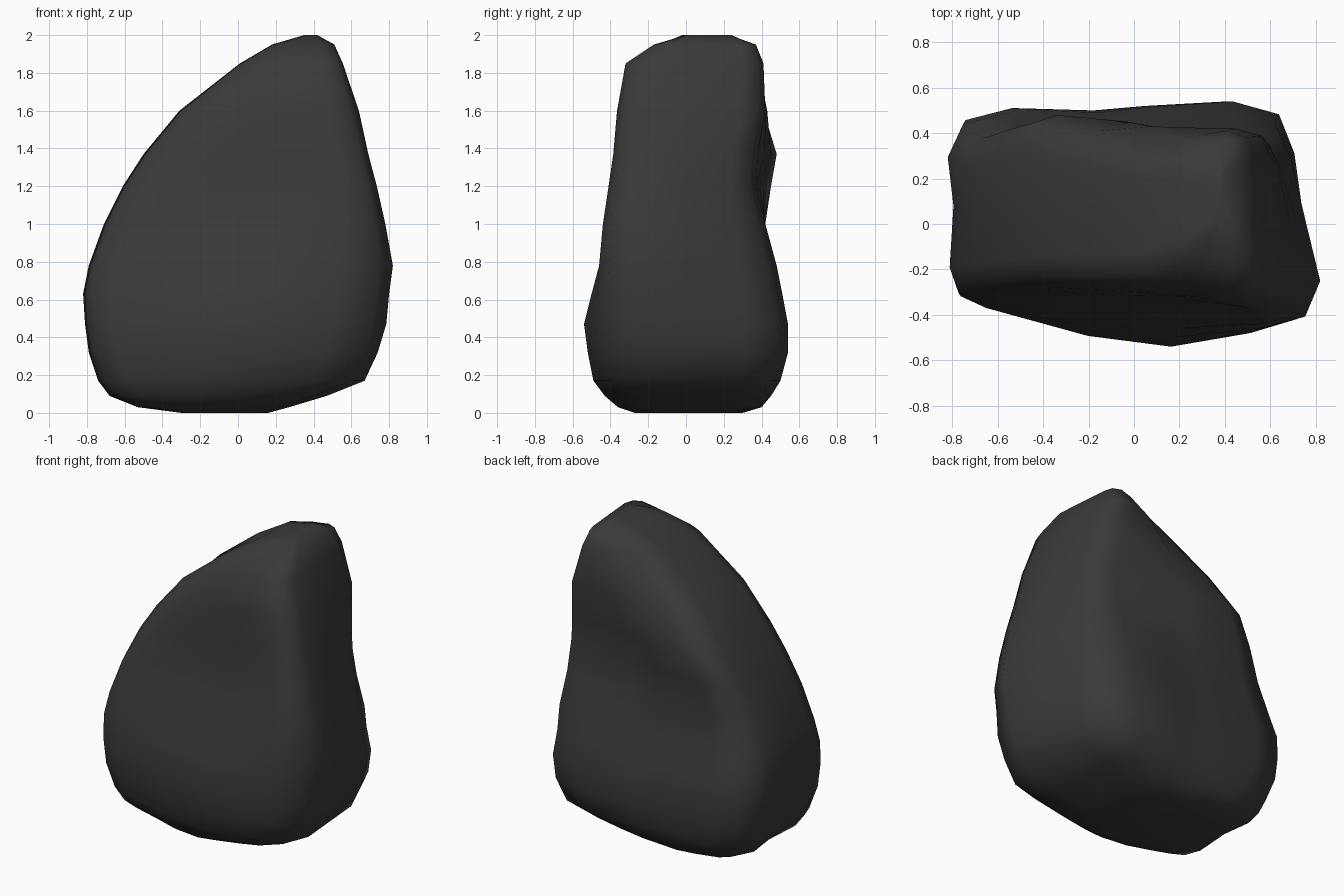
import bpy, bmesh, math

if "Cube" in bpy.data.objects:
    bpy.data.objects.remove(bpy.data.objects["Cube"])

# Horizontal slices of the boulder:
# z, left x, right x, front y (left, mid, right), back y (left, mid, right)
SLICES = [
    (0.00, -0.30, 0.16, -0.20, -0.27, -0.22, 0.24, 0.30, 0.26),
    (0.03, -0.53, 0.27, -0.27, -0.36, -0.33, 0.38, 0.40, 0.38),
    (0.09, -0.68, 0.47, -0.31, -0.43, -0.40, 0.44, 0.45, 0.45),
    (0.17, -0.74, 0.67, -0.33, -0.49, -0.45, 0.48, 0.48, 0.50),
    (0.32, -0.79, 0.74, -0.35, -0.52, -0.47, 0.51, 0.50, 0.54),
    (0.47, -0.81, 0.785, -0.35, -0.54, -0.48, 0.51, 0.49, 0.54),
    (0.63, -0.82, 0.80, -0.33, -0.50, -0.47, 0.49, 0.46, 0.51),
    (0.78, -0.79, 0.82, -0.31, -0.46, -0.46, 0.45, 0.43, 0.48),
    (1.00, -0.71, 0.78, -0.29, -0.38, -0.44, 0.42, 0.41, 0.42),
    (1.20, -0.61, 0.735, -0.27, -0.34, -0.41, 0.45, 0.41, 0.37),
    (1.37, -0.50, 0.69, -0.26, -0.33, -0.385, 0.48, 0.45, 0.38),
    (1.60, -0.31, 0.64, -0.25, -0.32, -0.365, 0.41, 0.43, 0.42),
    (1.85, 0.01, 0.555, -0.22, -0.28, -0.32, 0.33, 0.38, 0.41),
    (1.95, 0.18, 0.51, -0.11, -0.15, -0.17, 0.30, 0.34, 0.37),
    (2.00, 0.35, 0.42, 0.00, 0.00, 0.00, 0.22, 0.24, 0.23),
]


def rounded_corner(start, corner, end):
    """Three points of a quadratic curve around a corner."""
    mid = tuple(0.25 * a + 0.5 * b + 0.25 * c
                for a, b, c in zip(start, corner, end))
    return [start, mid, end]


def slice_points(z, xl, xr, fl, fm, fr, bl, bm, br):
    """Eighteen-point outline, counter-clockwise from the front left."""
    w, d = xr - xl, bm - fm
    xb = xr - 0.03 - 0.10 * math.exp(-((z - 0.85) / 0.45) ** 2)  # right face slants
    soft = max(0, min(1, (1.35 - z) / 0.6))        # corners are rounder low down
    r = min(0.16, 0.22 * w)
    rs = min(r * (1 + 0.7 * soft), 0.24 * w)
    ry = 0.17 * d
    dent = 0.025 * min(1, w)
    pts = rounded_corner((xl + dent / 3, fl + ry * 0.85), (xl + dent / 3, fl), (xl + r, fl - 0.02))
    pts.append((xl + 0.38 * w, 0.25 * fl + 0.75 * fm))
    pts.append((xl + 0.61 * w, fm))
    pts += rounded_corner((xr - rs, fr), (xr, fr), (xr, fr + ry * (1 + 0.4 * soft)))
    pts.append(((xr + xb) / 2, (fr + br) / 2))
    pts += rounded_corner((xb, br - ry * (1 + 0.3 * soft)), (xb, br), (xb - rs, br))
    pts.append((xl + 0.55 * w, 0.5 * (bm + br)))
    pts.append((xl + 0.40 * w, bm))
    pts += rounded_corner((xl + rs, bl), (xl, bl), (xl, bl - ry * 1.2))
    pts.append((xl + dent, (fl + bl) / 2))
    return [(x, y, z) for x, y in pts]


# Loft the slices into one closed stone
bm = bmesh.new()
rings = [[bm.verts.new(p) for p in slice_points(*s)] for s in SLICES]
for low, high in zip(rings, rings[1:]):
    for i in range(len(low)):
        j = (i + 1) % len(low)
        bm.faces.new((low[i], low[j], high[j], high[i]))
for ring in (rings[0], rings[-1]):
    cap = bm.faces.new(ring)
    bmesh.ops.poke(bm, faces=[cap])
bmesh.ops.recalc_face_normals(bm, faces=bm.faces)
for face in bm.faces:
    face.smooth = True

mesh = bpy.data.meshes.new("boulder")
bm.to_mesh(mesh)
bm.free()
boulder = bpy.data.objects.new("boulder", mesh)
bpy.context.collection.objects.link(boulder)

# Dark stone colour
stone = bpy.data.materials.new("dark_stone")
stone.diffuse_color = (0.042, 0.042, 0.042, 1)
stone.use_nodes = True
stone.node_tree.nodes["Principled BSDF"].inputs["Base Color"].default_value = stone.diffuse_color
mesh.materials.append(stone)
